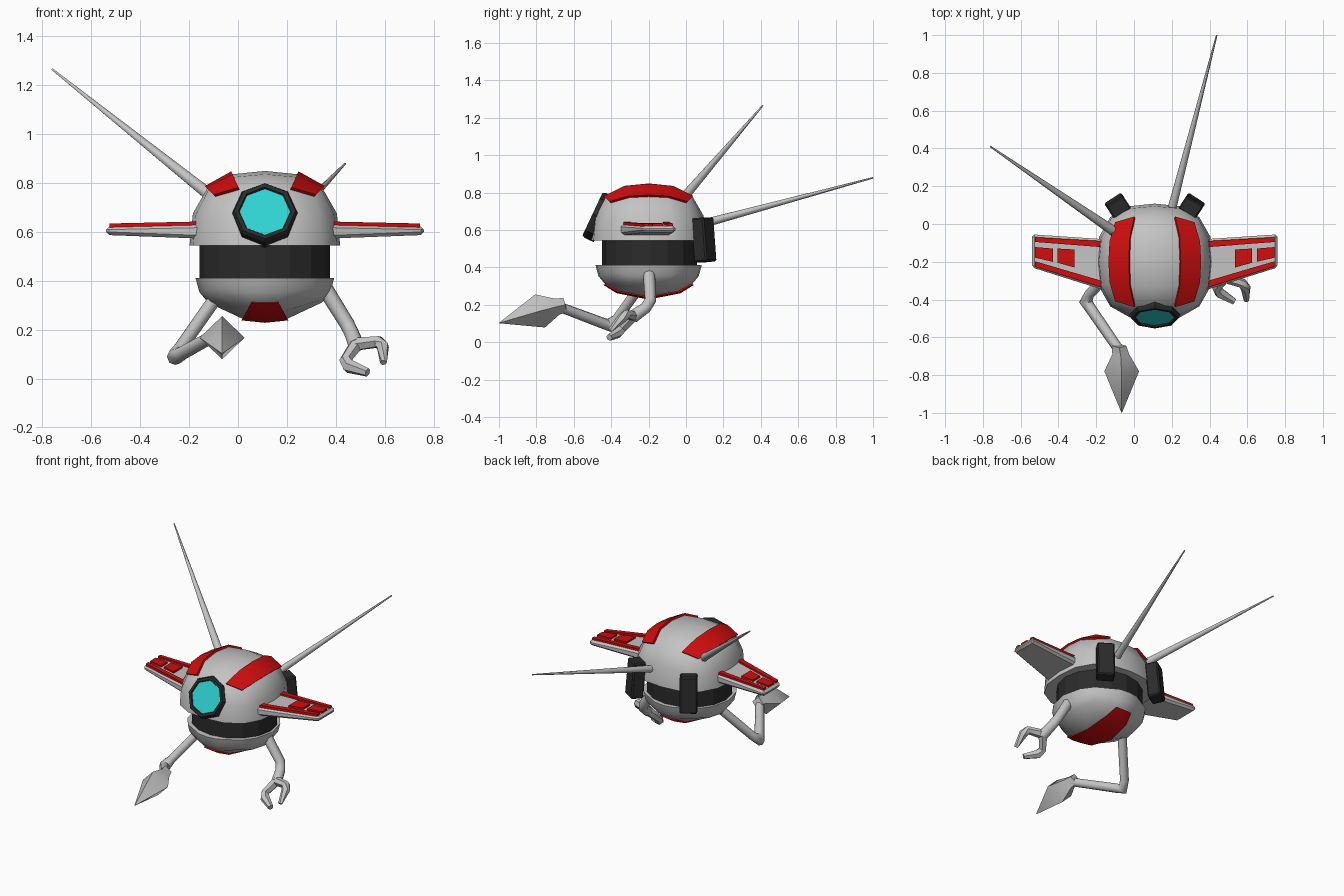
import bpy, bmesh, math
from mathutils import Vector, Matrix

if "Cube" in bpy.data.objects:
    bpy.data.objects.remove(bpy.data.objects["Cube"])

CX, CY = 0.11, -0.2   # centre of the round body


def material(name, rgb):
    m = bpy.data.materials.new(name)
    m.diffuse_color = (*rgb, 1)
    m.use_nodes = True
    m.node_tree.nodes["Principled BSDF"].inputs["Base Color"].default_value = m.diffuse_color
    return m


GREY = material("light grey", (0.55, 0.55, 0.55))
RED = material("red", (0.64, 0.004, 0.004))
DARK = material("dark grey", (0.024, 0.024, 0.024))
CYAN = material("cyan", (0.028, 0.65, 0.65))


def finish(name, bm, mat, angle=40):
    bmesh.ops.recalc_face_normals(bm, faces=bm.faces)
    me = bpy.data.meshes.new(name)
    bm.to_mesh(me)
    bm.free()
    me.materials.append(mat)
    me.shade_smooth()
    me.set_sharp_from_angle(angle=math.radians(angle))
    ob = bpy.data.objects.new(name, me)
    bpy.context.collection.objects.link(ob)
    return ob


def shell(name, mat, centre, size, power, mid, h, keep=None):
    """Half of a rounded cube; with keep, only the chosen top panels as a raised plate."""
    bm = bmesh.new()
    bmesh.ops.create_cube(bm, size=2)
    bmesh.ops.subdivide_edges(bm, edges=bm.edges[:], cuts=3, use_grid_fill=True)
    for v in bm.verts:
        for i in range(3):
            if 0.1 < abs(v.co[i]) < 0.9:
                v.co[i] = math.copysign(mid[i], v.co[i])
    if keep:
        drop = [f for f in bm.faces if not keep(f.calc_center_median())]
        bmesh.ops.delete(bm, geom=drop, context='FACES')
    else:
        low = [v for v in bm.verts if v.co.z < -0.01]
        bmesh.ops.delete(bm, geom=low, context='VERTS')
        bmesh.ops.holes_fill(bm, edges=[e for e in bm.edges if e.is_boundary])
    for v in bm.verts:
        d = Vector((v.co.x, v.co.y, v.co.z * h))
        d /= sum(abs(c) ** power for c in d) ** (1 / power)
        v.co = d
    if keep:
        # raised plate: thicken outwards through the surface
        res = bmesh.ops.extrude_face_region(bm, geom=bm.faces[:])
        top = {g for g in res["geom"] if isinstance(g, bmesh.types.BMVert)}
        for v in bm.verts:
            v.co *= 1.04 if v in top else 0.97
    for v in bm.verts:
        v.co = Vector(centre) + Vector([a * b for a, b in zip(v.co, size)])
    return finish(name, bm, mat)


def loft(name, mat, pts, radii, sides=8, axis=None, ref=(0, 0, 1), angle=50):
    """Tube through pts with a radius at each point."""
    pts = [Vector(p) for p in pts]
    bm = bmesh.new()
    rings = []
    for i, p in enumerate(pts):
        if axis:
            t = Vector(axis).normalized()
        else:
            t = Vector()
            if i > 0:
                t += (p - pts[i - 1]).normalized()
            if i < len(pts) - 1:
                t += (pts[i + 1] - p).normalized()
            t.normalize()
        u = Vector(ref).cross(t).normalized()
        w = t.cross(u)
        rings.append([bm.verts.new(p + radii[i] * (u * math.cos(a) + w * math.sin(a)))
                      for a in (2 * math.pi * k / sides for k in range(sides))])
    for a, b in zip(rings, rings[1:]):
        for k in range(sides):
            j = (k + 1) % sides
            bm.faces.new((a[k], a[j], b[j], b[k]))
    bm.faces.new(rings[0])
    bm.faces.new(rings[-1])
    return finish(name, bm, mat, angle)


def slab(name, mat, side, corners, bevel=0):
    """Panel from corners (distance from centre line, y, top z, bottom z)."""
    bm = bmesh.new()
    top = [bm.verts.new((CX + side * d, y, zt)) for d, y, zt, zb in corners]
    bot = [bm.verts.new((CX + side * d, y, zb)) for d, y, zt, zb in corners]
    bm.faces.new(top)
    bm.faces.new(bot)
    n = len(corners)
    for k in range(n):
        j = (k + 1) % n
        bm.faces.new((top[k], top[j], bot[j], bot[k]))
    if bevel:
        bmesh.ops.recalc_face_normals(bm, faces=bm.faces)
        bmesh.ops.bevel(bm, geom=bm.edges[:], offset=bevel, segments=1, affect='EDGES')
    return finish(name, bm, mat, 30)


# Body: dome, band and bowl
dome = ((CX, CY, 0.545), (0.308, 0.308, 0.304), 2.6, (0.45, 0.45, 0.45), 1)
shell("dome", GREY, *dome)
for side, label in ((-1, "left"), (1, "right")):
    shell(label + "_dome_stripe", RED, *dome,
          keep=lambda c: c.z > 0.99 and c.x * side > 0.5)
bowl = ((CX, CY, 0.412), (0.284, 0.284, -0.177), 2, (0.24, 0.5, 0.5), 0.7)
shell("bowl", GREY, *bowl)
shell("bowl_stripe", RED, *bowl, keep=lambda c: c.z > 0.99 and abs(c.x) < 0.2)
band = loft("band", DARK, [(0, 0, 0.40), (0, 0, 0.555)], [0.267, 0.267], 16, angle=15,
            ref=(1, 0, 0))
band.scale.y = 0.95
band.location = (CX, CY + 0.005, 0)

# Eye: tilted eight-sided frame with a lens
n = Vector((0, -0.905, 0.425))
c = Vector((CX, -0.5, 0.685))
loft("eye_frame", DARK, [c - n * 0.07, c - n * 0.015, c, c, c - n * 0.012],
     [0.133, 0.133, 0.125, 0.108, 0.102], 8, axis=n, ref=(1, 0, 0), angle=20)
loft("eye_lens", CYAN, [c - n * 0.02, c - n * 0.008], [0.104, 0.104], 8, axis=n,
     ref=(1, 0, 0), angle=20)


# Wings with red plates
def wing_top(d):
    return 0.636 - 0.022 * d


def plate(name, side, d0, d1, root, tip):
    pts = [(d0, root[0]), (d1, tip[0]), (d1, tip[1]), (d0, root[1])]
    slab(name, RED, side, [(d, y, wing_top(d) + 0.012, wing_top(d) - 0.004) for d, y in pts])


for side, label in ((-1, "left"), (1, "right")):
    slab(label + "_wing", GREY, side,
         [(0.2, -0.085, wing_top(0.2), 0.57), (0.65, -0.055, wing_top(0.65), 0.587),
          (0.65, -0.23, wing_top(0.65), 0.587), (0.2, -0.372, wing_top(0.2), 0.57)], 0.013)
    plate(label + "_wing_rear_strip", side, 0.25, 0.635, (-0.092, -0.125), (-0.07, -0.095))
    plate(label + "_wing_front_strip", side, 0.25, 0.635, (-0.31, -0.345), (-0.197, -0.225))
    plate(label + "_wing_inner_square", side, 0.425, 0.515, (-0.135, -0.23), (-0.13, -0.205))
    plate(label + "_wing_outer_square", side, 0.54, 0.635, (-0.13, -0.2), (-0.122, -0.178))

    # Rear pods
    bm = bmesh.new()
    bmesh.ops.create_cube(bm, size=1)
    bmesh.ops.scale(bm, verts=bm.verts, vec=(0.107, 0.082, 0.236))
    bmesh.ops.bevel(bm, geom=bm.edges[:], offset=0.008, segments=1, affect='EDGES')
    bm.transform(Matrix.Translation((CX + side * 0.196, 0.095, 0.547))
                 @ Matrix.Rotation(math.radians(-33 * side), 4, 'Z')
                 @ Matrix.Rotation(math.radians(5), 4, 'X'))
    finish(label + "_rear_pod", bm, DARK, 30)

# Antennae
loft("left_antenna", GREY, [(-0.09, -0.05, 0.73), (-0.76, 0.41, 1.265)], [0.027, 0.004])
loft("right_antenna", GREY, [(0.19, 0.04, 0.62), (0.438, 1.0, 0.879)], [0.024, 0.004])

# Left arm with spear head
loft("left_arm", GREY,
     [(-0.07, -0.2, 0.36), (-0.235, -0.37, 0.125), (-0.255, -0.41, 0.09),
      (-0.235, -0.44, 0.1), (-0.07, -0.68, 0.19)],
     [0.028, 0.027, 0.036, 0.03, 0.027])
loft("left_spear", GREY,
     [(-0.078, -0.645, 0.2), (-0.07, -0.69, 0.19), (-0.065, -0.78, 0.167), (-0.065, -0.998, 0.103)],
     [0.038, 0.045, 0.092, 0.002], 4, axis=(0, -0.34, -0.1))

# Right arm with two-fingered claw
loft("right_arm", GREY,
     [(0.33, -0.2, 0.41), (0.445, -0.19, 0.225), (0.465, -0.215, 0.185), (0.485, -0.285, 0.135)],
     [0.033, 0.031, 0.031, 0.034], ref=(1, 0, 0))
loft("upper_finger", GREY,
     [(0.475, -0.28, 0.14), (0.575, -0.315, 0.15), (0.592, -0.34, 0.13), (0.595, -0.405, 0.065)],
     [0.03, 0.026, 0.027, 0.014], 6, ref=(0, 1, 0.5))
loft("lower_finger", GREY,
     [(0.485, -0.28, 0.14), (0.44, -0.34, 0.075), (0.455, -0.365, 0.05), (0.53, -0.41, 0.025)],
     [0.03, 0.026, 0.03, 0.018], 6, ref=(0, 1, -1))
